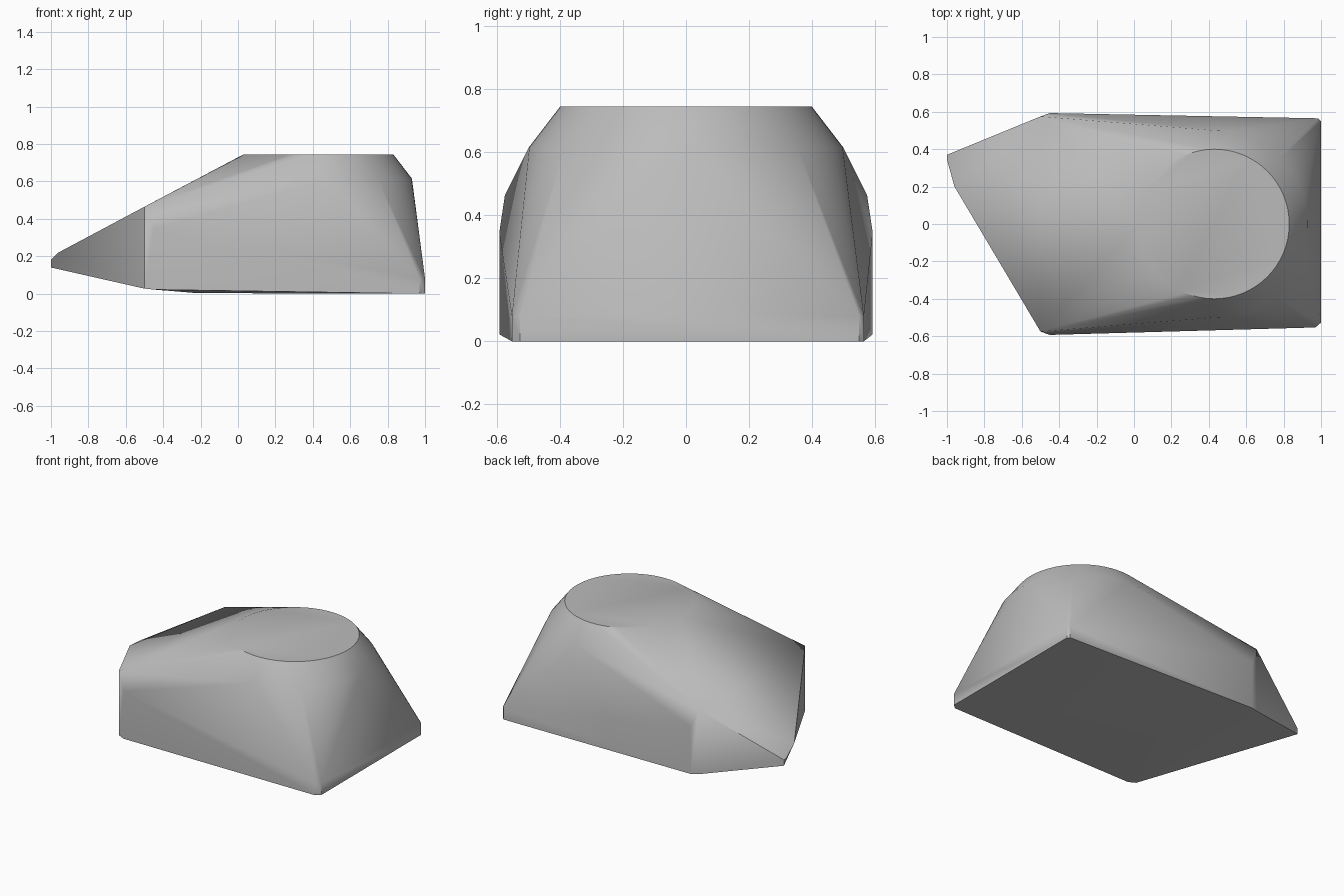
import bpy, bmesh, math
from math import cos, sin, tau

cube = bpy.data.objects.get("Cube")
if cube:
    bpy.data.objects.remove(cube, do_unlink=True)

# Material
grey = bpy.data.materials.new("plain grey")
grey.use_nodes = True
colour = (0.5, 0.5, 0.5, 1)
grey.diffuse_color = colour
grey.node_tree.nodes["Principled BSDF"].inputs["Base Color"].default_value = colour


def ring(radius, z, count=64):
    return [(0.43 + radius * cos(tau * i / count), radius * sin(tau * i / count), z)
            for i in range(count)]


# Round cap and the wider shoulder below it
points = ring(0.4, 0.745) + ring(0.5, 0.615)

# Wide corners, mirrored front to back
for s in (-1, 1):
    points += [(-0.5, s * 0.575, 0.465), (-0.5, s * 0.575, 0.027),
               (-0.45, s * 0.593, 0.345), (-0.45, s * 0.593, 0.022),
               (-0.22, s * 0.3, 0.003)]

# Upright bevelled corners of the end wall
for x, y in ((1, -0.527), (0.97, -0.553), (1, 0.55), (0.985, 0.565)):
    points += [(x, y, 0), (x, y, 0.08)]

# Skewed pointed tip
points += [(-1, 0.37, 0.14), (-1, 0.37, 0.18), (-1, 0.345, 0.18), (-0.96, 0.2, 0.22)]

# Wrap everything in one convex shell
bm = bmesh.new()
for p in points:
    bm.verts.new(p)
hull = bmesh.ops.convex_hull(bm, input=bm.verts)
loose = {g for g in hull["geom_interior"] + hull["geom_unused"]
         if isinstance(g, bmesh.types.BMVert)}
bmesh.ops.delete(bm, geom=list(loose), context="VERTS")
bmesh.ops.dissolve_limit(bm, angle_limit=math.radians(0.3), verts=bm.verts, edges=bm.edges)
bmesh.ops.recalc_face_normals(bm, faces=bm.faces)
mesh = bpy.data.meshes.new("convex_shell")
bm.to_mesh(mesh)
bm.free()
mesh.materials.append(grey)
shell = bpy.data.objects.new("convex_shell", mesh)
bpy.context.collection.objects.link(shell)

# Smooth curved sides, crisp hard edges
bpy.ops.object.select_all(action="DESELECT")
shell.select_set(True)
bpy.context.view_layer.objects.active = shell
bpy.ops.object.shade_smooth_by_angle(angle=math.radians(30))
